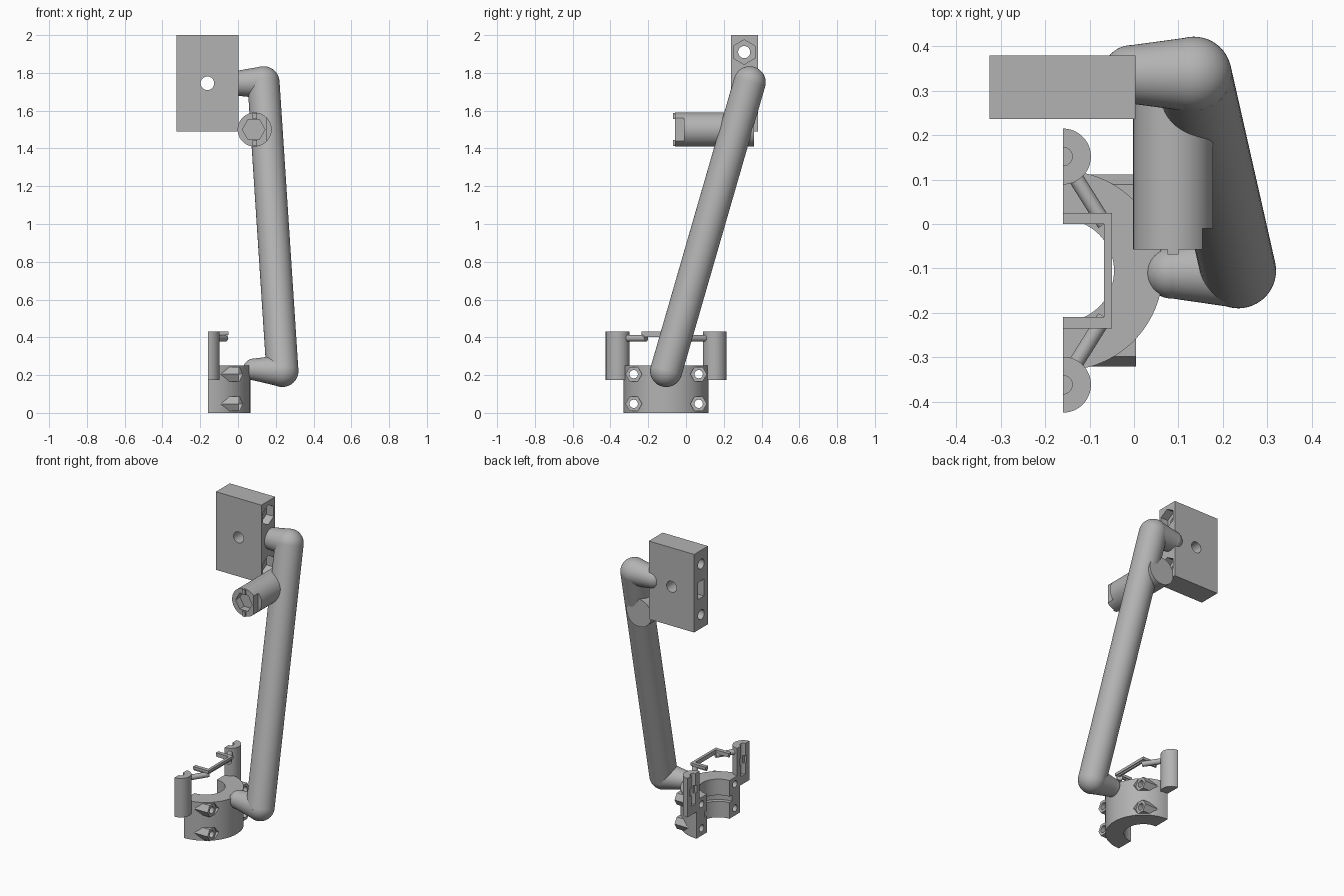
import bpy, bmesh, math
from mathutils import Vector

if "Cube" in bpy.data.objects:
    bpy.data.objects.remove(bpy.data.objects["Cube"])

grey = bpy.data.materials.new("plain grey")
grey.diffuse_color = (0.45, 0.45, 0.45, 1)
grey.use_nodes = True
grey.node_tree.nodes["Principled BSDF"].inputs["Base Color"].default_value = grey.diffuse_color


def finish(name, bm, smooth=True):
    bmesh.ops.recalc_face_normals(bm, faces=bm.faces)
    me = bpy.data.meshes.new(name)
    bm.to_mesh(me)
    bm.free()
    ob = bpy.data.objects.new(name, me)
    bpy.context.collection.objects.link(ob)
    me.materials.append(grey)
    if smooth:
        shade(ob)
    return ob


def activate(ob):
    bpy.ops.object.select_all(action='DESELECT')
    ob.select_set(True)
    bpy.context.view_layer.objects.active = ob


def shade(ob):
    activate(ob)
    bpy.ops.object.shade_smooth_by_angle(angle=math.radians(30))


def prism(name, pts, z0, z1):
    """Extrude a flat xy outline from z0 to z1."""
    bm = bmesh.new()
    face = bm.faces.new([bm.verts.new((x, y, z0)) for x, y in pts])
    ext = bmesh.ops.extrude_face_region(bm, geom=[face])
    vs = [v for v in ext["geom"] if isinstance(v, bmesh.types.BMVert)]
    bmesh.ops.translate(bm, verts=vs, vec=(0, 0, z1 - z0))
    return finish(name, bm)


def box(name, x0, x1, y0, y1, z0, z1):
    return prism(name, [(x0, y0), (x1, y0), (x1, y1), (x0, y1)], z0, z1)


def rod(name, p, q, r0, r1=None, n=48, roll=0.0, balls=False):
    """Straight bar from p to q, with optional rounded ends."""
    p, q = Vector(p), Vector(q)
    r1 = r0 if r1 is None else r1
    rot = (q - p).to_track_quat('Z', 'Y')
    bm = bmesh.new()
    rings = []
    for c, r in ((p, r0), (q, r1)):
        rings.append([bm.verts.new(c + rot @ Vector((r * math.cos(a), r * math.sin(a), 0)))
                      for a in (roll + 2 * math.pi * i / n for i in range(n))])
    for i in range(n):
        j = (i + 1) % n
        bm.faces.new((rings[0][i], rings[0][j], rings[1][j], rings[1][i]))
    bm.faces.new(rings[0])
    bm.faces.new(rings[1])
    if balls:
        for c, r in ((p, r0), (q, r1)):
            s = bmesh.ops.create_uvsphere(bm, u_segments=n, v_segments=n // 2, radius=r)
            bmesh.ops.translate(bm, verts=s["verts"], vec=c)
    return finish(name, bm)


def cut(ob, *cutters):
    for c in cutters:
        m = ob.modifiers.new("cut", 'BOOLEAN')
        m.operation, m.solver, m.object = 'DIFFERENCE', 'EXACT', c
        activate(ob)
        bpy.ops.object.modifier_apply(modifier=m.name)
        bpy.data.objects.remove(c)
    shade(ob)


def arc(cx, cy, r, a0, a1, n=40):
    return [(cx + r * math.cos(math.radians(a0 + (a1 - a0) * i / n)),
             cy + r * math.sin(math.radians(a0 + (a1 - a0) * i / n))) for i in range(n + 1)]


# Mounting block with cross hole, bolt holes, nut pockets and a side slot
block = box("mount_block", -0.325, 0.003, 0.237, 0.38, 1.49, 2.0)
BY = 0.308
cuts = [rod("c", (-0.162, 0.1, 1.745), (-0.162, 0.5, 1.745), 0.036),
        box("c", -0.4, -0.27, BY - 0.03, BY + 0.03, 1.69, 1.80)]
for z in (1.58, 1.91):
    cuts.append(rod("c", (-0.4, BY, z), (0.1, BY, z), 0.032))
    cuts.append(rod("c", (-0.05, BY, z), (0.1, BY, z), 0.065, n=6, roll=math.pi / 6))
cut(block, *cuts)

# Bent arm
top, low = (0.135, 0.337, 1.75), (0.235, -0.105, 0.222)
rod("main_arm", low, top, 0.085, balls=True)
rod("upper_elbow", top, (-0.005, 0.337, 1.745), 0.085, 0.066, balls=True)
rod("lower_elbow", low, (0.085, -0.11, 0.23), 0.085, 0.058, balls=True)

# Socket barrel with an open front, side notch and two small tabs
SX, SZ = 0.088, 1.5
barrel = rod("socket_barrel", (SX, -0.058, SZ), (SX, 0.36, SZ), 0.09)
cut(barrel,
    rod("c", (SX - 0.005, -0.1, SZ), (SX - 0.005, -0.012, SZ), 0.06, n=6),
    box("c", 0.153, 0.25, -0.1, -0.01, SZ - 0.06, SZ + 0.06))
for name, z in (("socket_tab_upper", SZ + 0.072), ("socket_tab_lower", SZ - 0.072)):
    box(name, SX - 0.012, SX + 0.012, -0.069, -0.03, z - 0.016, z + 0.016)

# Half ring clamp with an inner groove
CX, CY = -0.16, -0.105
ring = prism("clamp_half_ring",
             arc(CX, CY, 0.225, -90, 90, 48) + arc(CX, CY, 0.115, 90, -90, 40), 0, 0.25)
cuts = [rod("c", (CX, CY, 0.105), (CX, CY, 0.145), 0.14)]
for s in (-1, 1):
    for z in (0.048, 0.205):
        y = CY + s * 0.172
        cuts.append(rod("c", (-0.3, y, z), (0.2, y, z), 0.022, n=24))
        cuts.append(rod("c", (0.003, y, z), (0.2, y, z), 0.044, n=6))
cut(ring, *cuts)

for s, side in ((-1, "front"), (1, "rear")):
    # Hexagonal bolt bosses
    for z, lvl in ((0.048, "lower"), (0.205, "upper")):
        y = CY + s * 0.172
        boss = rod(f"{side}_{lvl}_bolt_boss", (-0.1, y, z), (0.005, y, z), 0.044, n=6)
        cut(boss, rod("c", (-0.3, y, z), (0.2, y, z), 0.022, n=24))
    # Half round post with a slot in its flat side
    py = CY + s * 0.257
    post = prism(f"{side}_post", arc(CX, py, 0.063, -90, 90, 32), 0.175, 0.43)
    cut(post, rod("c", (CX, py, 0.23), (CX, py, 0.5), 0.021, n=24),
        box("c", -0.2, CX + 0.015, py - 0.035, py + 0.035, 0.30, 0.35))
    # Slanted link from post to bracket
    rod(f"{side}_link", (-0.135, CY + s * 0.215, 0.395), (-0.066, CY + s * 0.105, 0.395),
        0.017, n=24)

# Thin U bracket between the links, with a narrower lip below
for name, t, x1, h, z0, z1 in (("bracket_top", 0.018, -0.05, 0.13, 0.412, 0.43),
                               ("bracket_lip", 0.012, -0.056, 0.122, 0.402, 0.412)):
    w = t + 0.007 if name == "bracket_top" else t
    prism(name, [(CX, CY - h), (x1, CY - h), (x1, CY + h), (CX, CY + h), (CX, CY + h - w),
                 (x1 - t, CY + h - w), (x1 - t, CY - h + w), (CX, CY - h + w)], z0, z1)
